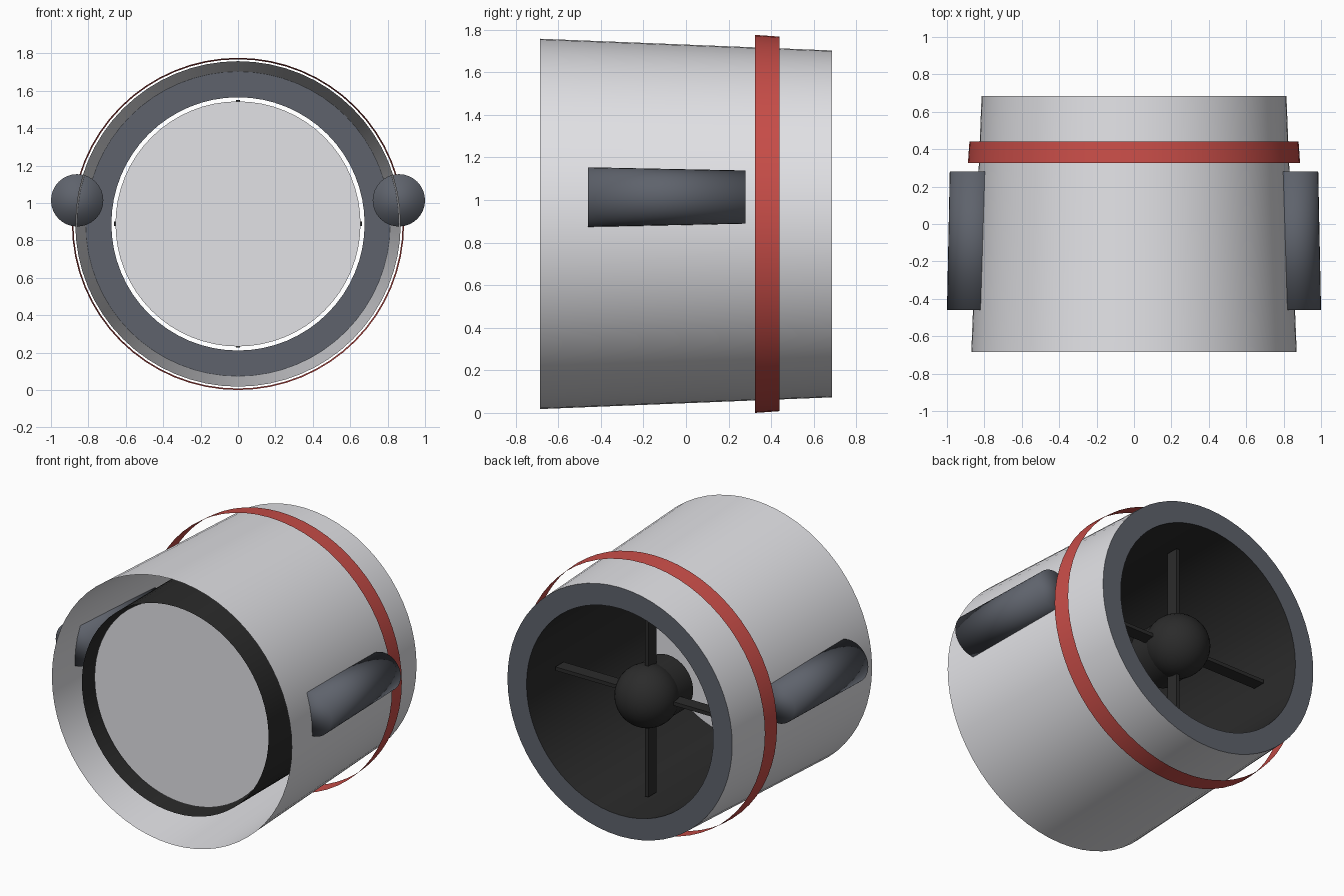
import bpy, bmesh, math
from mathutils import Matrix, Vector

cube = bpy.data.objects.get("Cube")
if cube:
    bpy.data.objects.remove(cube, do_unlink=True)

AXIS_Z = 0.888
FAN_Y = 0.365


def material(name, rgb):
    m = bpy.data.materials.new(name)
    m.use_nodes = True
    m.diffuse_color = (*rgb, 1)
    m.node_tree.nodes["Principled BSDF"].inputs["Base Color"].default_value = (*rgb, 1)
    return m


LIGHT = material("light grey", (0.76, 0.76, 0.79))
SLATE = material("slate grey", (0.113, 0.124, 0.15))
RED = material("red", (0.58, 0.075, 0.065))
BLACK = material("soft black", (0.024, 0.024, 0.024))


def finish(name, bm, mat, smooth=True, angle=40):
    me = bpy.data.meshes.new(name)
    bm.to_mesh(me)
    bm.free()
    me.materials.append(mat)
    ob = bpy.data.objects.new(name, me)
    bpy.context.collection.objects.link(ob)
    if smooth:
        bpy.ops.object.select_all(action='DESELECT')
        ob.select_set(True)
        bpy.context.view_layer.objects.active = ob
        if angle:
            bpy.ops.object.shade_smooth_by_angle(angle=math.radians(angle))
        else:
            bpy.ops.object.shade_smooth()
    return ob


def lathe(name, profile, mat, sides=64, x=0, z=AXIS_Z, caps=False, angle=40):
    """Sweep (radius, y) points around an axis parallel to y."""
    bm = bmesh.new()
    rings = []
    for r, y in profile:
        rings.append([bm.verts.new((x + r * math.cos(a), y, z + r * math.sin(a)))
                      for a in (2 * math.pi * i / sides for i in range(sides))])
    for a, b in zip(rings, rings[1:]):
        for i in range(sides):
            j = (i + 1) % sides
            bm.faces.new((a[i], a[j], b[j], b[i]))
    if caps:
        bm.faces.new(rings[0][::-1])
        if len(rings) > 1:
            bm.faces.new(rings[-1])
    return finish(name, bm, mat, angle=angle)


# Housing: tapered open shell, rear rim and inner duct
lathe("outer_shell", [(0.87, -0.685), (0.815, 0.685)], LIGHT)
lathe("rear_rim", [(0.677, 0.685), (0.815, 0.685)], SLATE)
lathe("inner_duct", [(0.677, -0.65), (0.677, 0.685)], BLACK)

# Raised band round the shell
lathe("red_band", [(0.888, 0.325), (0.88, 0.44)], RED)

# Disc closing the front of the duct
lathe("front_disc", [(0.655, -0.55)], LIGHT, caps=True)

# Side pods, smooth shaded right over their ends
for side, sx in (("left", 1), ("right", -1)):
    lathe(side + "_pod", [(0.14, -0.46), (0.125, 0.28)], SLATE,
          sides=32, x=sx * 0.86, z=1.014, caps=True, angle=0)

# Fan hub: a ball on a short drum
bm = bmesh.new()
bmesh.ops.create_uvsphere(bm, u_segments=32, v_segments=16, radius=0.197,
                          matrix=Matrix.Translation((0, 0.4, AXIS_Z)))
finish("hub_ball", bm, BLACK)
lathe("hub_drum", [(0.185, 0.19), (0.185, 0.4)], BLACK, sides=32, caps=True)

# Four thin struts from hub to duct
for i in range(4):
    bm = bmesh.new()
    bmesh.ops.create_cube(bm, size=1)
    bmesh.ops.scale(bm, vec=(0.024, 0.085, 0.56), verts=bm.verts)
    bmesh.ops.translate(bm, vec=(0, FAN_Y, 0.382), verts=bm.verts)
    bmesh.ops.transform(bm, verts=bm.verts,
                        matrix=Matrix.Translation(Vector((0, 0, AXIS_Z)))
                        @ Matrix.Rotation(i * math.pi / 2, 4, 'Y'))
    finish("fan_strut_%d" % (i + 1), bm, BLACK, smooth=False)
